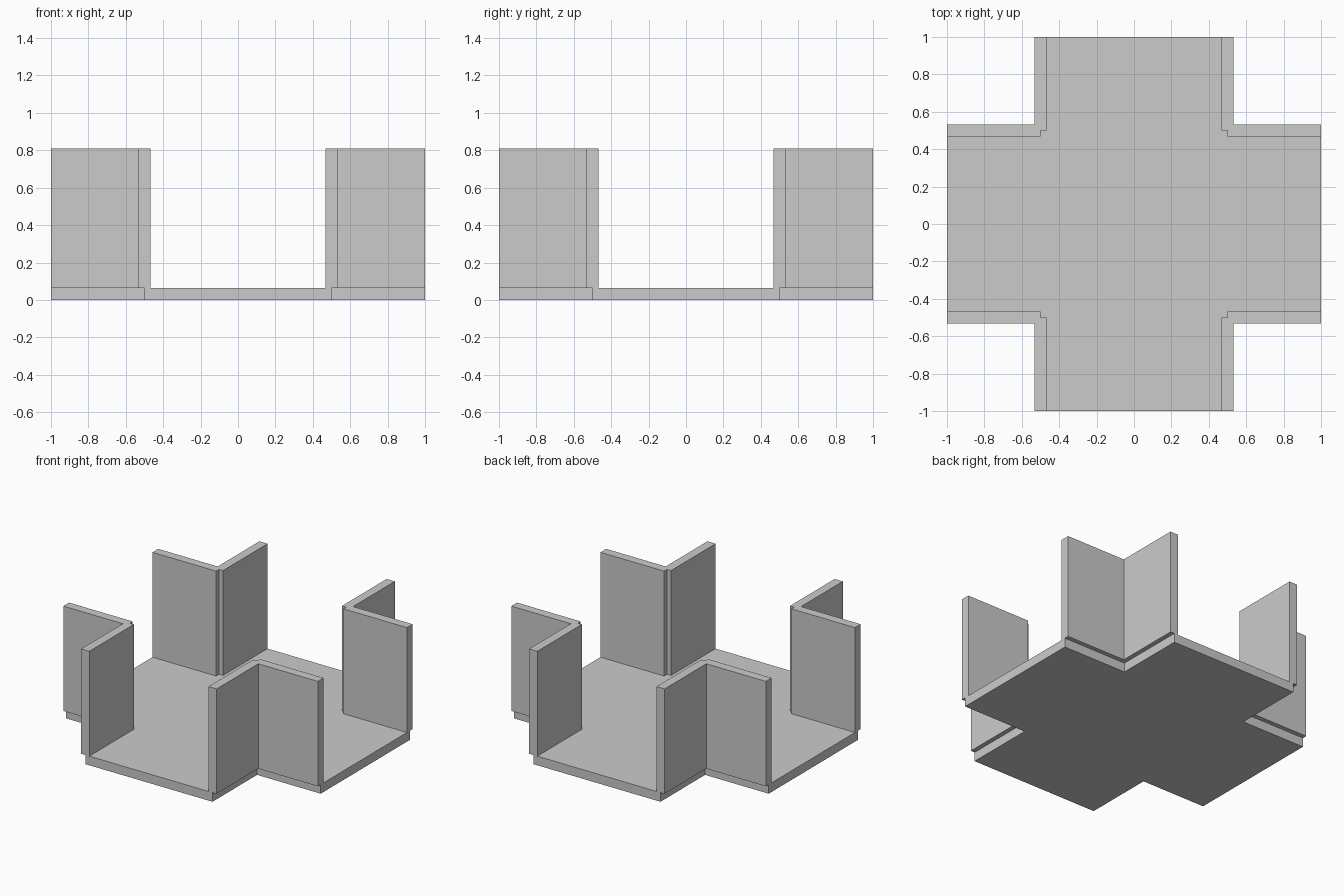
import bpy, bmesh

if "Cube" in bpy.data.objects:
    bpy.data.objects.remove(bpy.data.objects["Cube"])

ARM = 0.5        # half width of the cross arms
END = 1.0        # reach of the arms
FLOOR_H = 0.065
WALL_TOP = 0.81
HALF_T = 0.032   # half wall thickness


def prism(name, outline, z0, z1):
    """Extrude a flat counter-clockwise outline from z0 to z1."""
    bm = bmesh.new()
    face = bm.faces.new([bm.verts.new((x, y, z0)) for x, y in outline])
    top = bmesh.ops.extrude_face_region(bm, geom=[face])["geom"]
    for v in top:
        if isinstance(v, bmesh.types.BMVert):
            v.co.z = z1
    bmesh.ops.recalc_face_normals(bm, faces=bm.faces)
    mesh = bpy.data.meshes.new(name)
    bm.to_mesh(mesh)
    bm.free()
    obj = bpy.data.objects.new(name, mesh)
    bpy.context.collection.objects.link(obj)
    return obj


def box(name, x0, x1, y0, y1):
    return prism(name, [(x0, y0), (x1, y0), (x1, y1), (x0, y1)], FLOOR_H, WALL_TOP)


# Cross-shaped floor: one quadrant's corners, turned four times
outline = []
quadrant = [(END, -ARM), (END, ARM), (ARM, ARM)]
for _ in range(4):
    outline += quadrant
    quadrant = [(-y, x) for x, y in quadrant]
prism("crossing_floor", outline, 0, FLOOR_H)

# Two walls meet at each inner corner, centred on the floor edges
for sx, side in ((-1, "left"), (1, "right")):
    for sy, depth in ((-1, "front"), (1, "back")):
        xs = sorted((sx * ARM, sx * END))
        ys = sorted((sy * ARM, sy * END))
        box(f"{depth}_{side}_wall_along_x", *xs, sy * ARM - HALF_T, sy * ARM + HALF_T)
        box(f"{depth}_{side}_wall_along_y", sx * ARM - HALF_T, sx * ARM + HALF_T, *ys)
